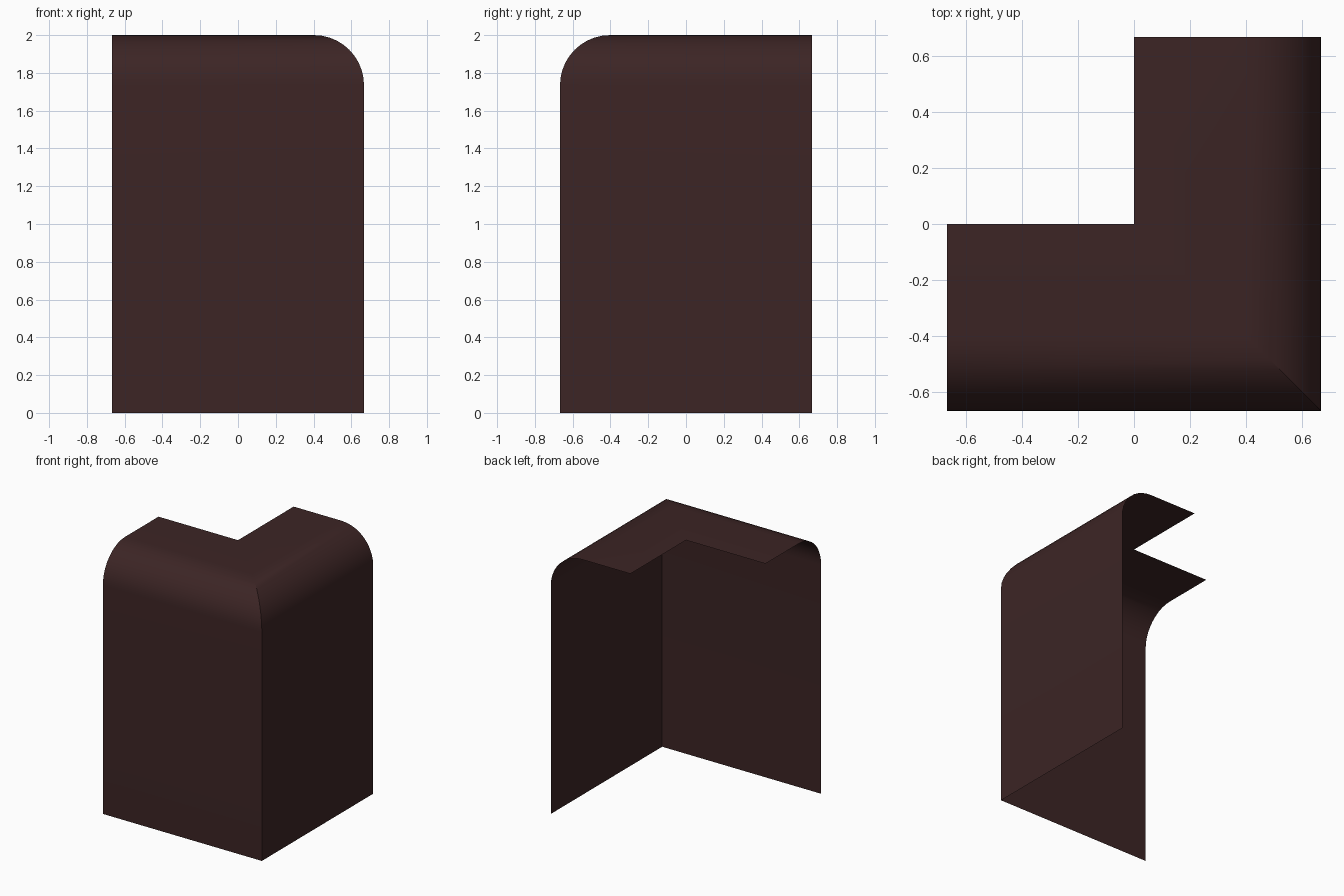
import bpy, bmesh, math

cube = bpy.data.objects.get("Cube")
if cube:
    bpy.data.objects.remove(cube, do_unlink=True)

HALF = 0.667      # half width of the footprint
HEIGHT = 2.0
RADIUS = 0.265    # rounded upper edge
STEPS = 10

# Dark brown paint
brown = bpy.data.materials.new("dark brown")
brown.use_nodes = True
color = (0.045, 0.018, 0.018, 1)
brown.diffuse_color = color
brown.node_tree.nodes["Principled BSDF"].inputs["Base Color"].default_value = color

# Wall profile as (inset from outer face, height): wall, rounded edge, flat ledge
profile = [(0, 0)]
for i in range(STEPS + 1):
    a = math.pi / 2 * i / STEPS
    profile.append((RADIUS * (1 - math.cos(a)), HEIGHT - RADIUS * (1 - math.sin(a))))
profile.append((HALF, HEIGHT))

# Sweep the profile along the front and left walls, mitred at the corner
bm = bmesh.new()
rows = []
for inset, z in profile:
    edge = HALF - inset
    rows.append([bm.verts.new(p) for p in
                 ((-HALF, -edge, z), (edge, -edge, z), (edge, HALF, z))])
for low, high in zip(rows, rows[1:]):
    for k in range(2):
        bm.faces.new((low[k], low[k + 1], high[k + 1], high[k]))

mesh = bpy.data.meshes.new("corner_panel")
bm.to_mesh(mesh)
bm.free()
mesh.materials.append(brown)
panel = bpy.data.objects.new("corner_panel", mesh)
bpy.context.collection.objects.link(panel)

# Smooth the rounded edge, keep the mitre sharp
bpy.context.view_layer.objects.active = panel
panel.select_set(True)
bpy.ops.object.shade_smooth_by_angle(angle=math.radians(30))
